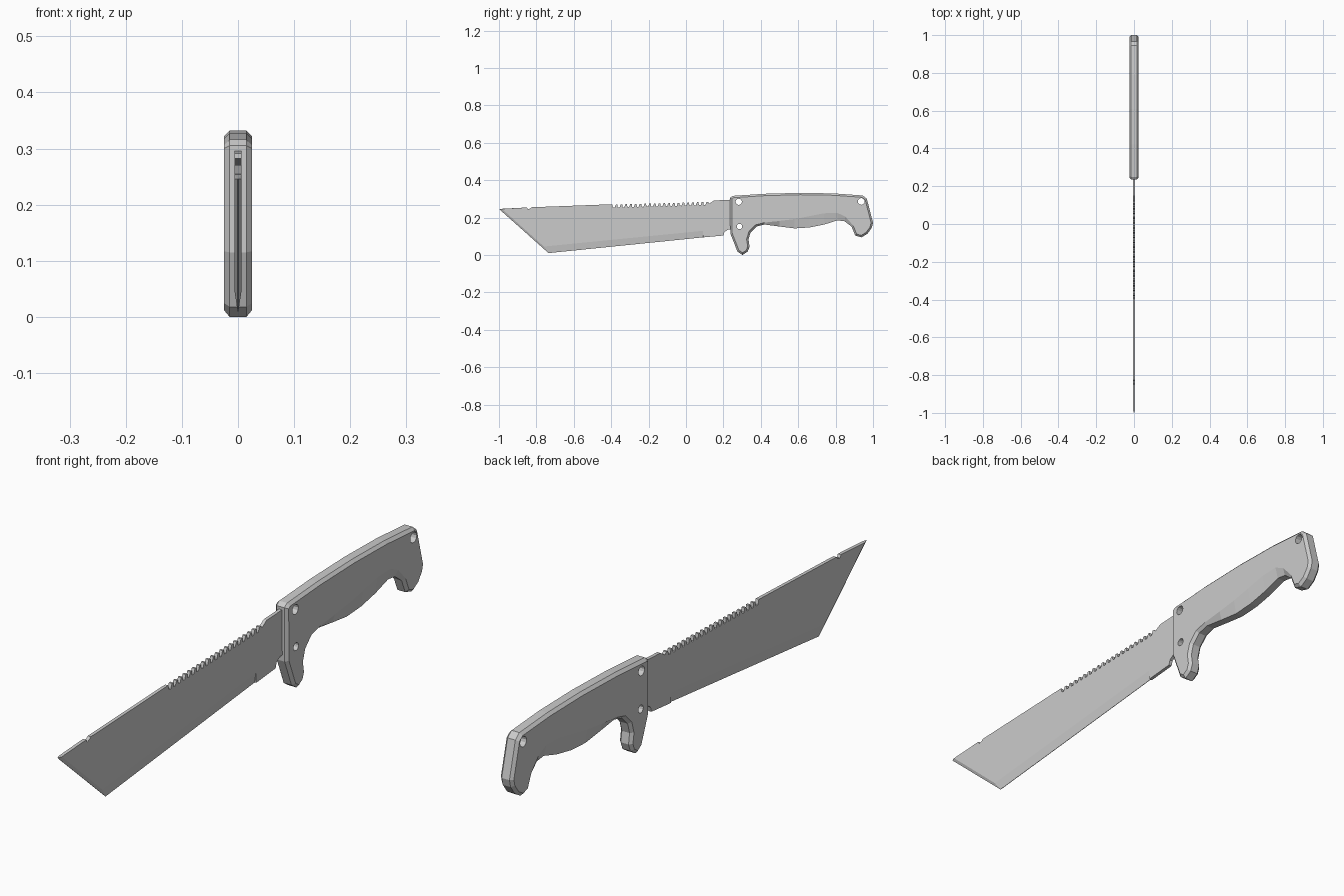
import bpy, bmesh, math
from mathutils import Vector, Matrix

cube = bpy.data.objects.get("Cube")
if cube:
    bpy.data.objects.remove(cube, do_unlink=True)

GREY = (0.6, 0.6, 0.6, 1.0)
grey = bpy.data.materials.new("plain grey")
grey.use_nodes = True
grey.diffuse_color = GREY
grey.node_tree.nodes["Principled BSDF"].inputs["Base Color"].default_value = GREY


def add_object(name, bm):
    bmesh.ops.recalc_face_normals(bm, faces=bm.faces)
    mesh = bpy.data.meshes.new(name)
    bm.to_mesh(mesh)
    bm.free()
    mesh.materials.append(grey)
    obj = bpy.data.objects.new(name, mesh)
    bpy.context.collection.objects.link(obj)
    return obj


def slab(name, edge, face, half):
    """Symmetric plate: edge = (y, z, half thickness) rim, face = (y, z) flat side outline."""
    bm = bmesh.new()
    rings = [[bm.verts.new((s * half, y, z)) for y, z in face] for s in (-1, 1)]
    rims = [[bm.verts.new((s * h, y, z)) for y, z, h in edge] for s in (-1, 1)]
    loops = [rings[0], rims[0], rims[1], rings[1]]
    n = len(edge)
    for a, b in zip(loops, loops[1:]):
        for i in range(n):
            j = (i + 1) % n
            bm.faces.new((a[i], a[j], b[j], b[i]))
    bm.faces.new(loops[0])
    bm.faces.new(loops[-1])
    bmesh.ops.remove_doubles(bm, verts=bm.verts, dist=0.0001)
    return add_object(name, bm)


def inset(points, d):
    """Mitred inward offset of a clockwise outline."""
    out = []
    for i, p in enumerate(points):
        u = (p - points[i - 1]).normalized()
        v = (points[(i + 1) % len(points)] - p).normalized()
        a, b = Vector((u.y, -u.x)), Vector((v.y, -v.x))
        out.append(p + (a + b) * d / (1 + a.dot(b)))
    return out


# Handle: (y, z, extra height of the shallow finger-grip taper)
outline = [
    (.235, .305, 0), (.25, .316, 0), (.42, .327, 0), (.61, .332, 0), (.79, .329, 0),
    (.945, .318, 0), (.967, .30, 0), (1.0, .172, 0), (.993, .145, 0), (.97, .113, 0),
    (.938, .094, 0), (.905, .104, 0), (.885, .152, 0), (.848, .18, .015),
    (.81, .185, .03), (.74, .163, .05), (.66, .147, .05), (.58, .142, .04),
    (.50, .152, .02), (.42, .163, 0), (.377, .152, 0), (.345, .12, 0),
    (.334, .083, 0), (.34, .045, 0), (.33, .018, 0), (.302, .0, 0),
    (.275, .018, 0), (.237, .115, 0)]
rim = [Vector(p[:2]) for p in outline]
side = [(q.x, q.y + p[2]) for p, q in zip(outline, inset(rim, .01))]
handle = slab("handle", [(p.x, p.y, .015) for p in rim], side, .025)

# Through holes in the handle
bm = bmesh.new()
for y, z, r in ((.282, .284, .017), (.286, .152, .014), (.937, .286, .018)):
    bmesh.ops.create_cone(
        bm, cap_ends=True, segments=12, radius1=r, radius2=r, depth=.2,
        matrix=Matrix.Translation((0, y, z)) @ Matrix.Rotation(math.pi / 2, 4, 'Y'))
cutter = add_object("hole_cutter", bm)
cutter.hide_render = True
cut = handle.modifiers.new("holes", 'BOOLEAN')
cut.operation = 'DIFFERENCE'
cut.solver = 'EXACT'
cut.object = cutter
bpy.context.view_layer.update()
drilled = bpy.data.meshes.new_from_object(
    handle.evaluated_get(bpy.context.evaluated_depsgraph_get()))
handle.modifiers.clear()
handle.data = drilled
bpy.data.objects.remove(cutter, do_unlink=True)

# Blade: plain spine points, then saw teeth, then the ground cutting edge
HALF, SHARP, TEETH = .006, .0008, 20
spine = [(-.85, .254), (-.845, .244), (-.83, .25), (-.825, .255), (-.395, .271)]
start, pitch = -.39, .51 / TEETH
for i in range(TEETH):
    y = start + i * pitch
    top = .27 + .014 * i / TEETH
    spine += [(y, top - .016), (y + .35 * pitch, top - .017),
              (y + .6 * pitch, top), (y + .92 * pitch, top)]
spine += [(.125, .275), (.15, .291), (.25, .296), (.25, .137),
          (.225, .135), (.205, .122), (.2, .104), (.093, .094)]
ground = [((.09, .094), (0, .035)), ((-.735, .01), (-.025, .035)),
          ((-1, .246), (.016, 0))]
edge = [(y, z, HALF) for y, z in spine] + [(y, z, SHARP) for (y, z), _ in ground]
face = spine + [(y + dy, z + dz) for (y, z), (dy, dz) in ground]
slab("blade", edge, face, HALF)
